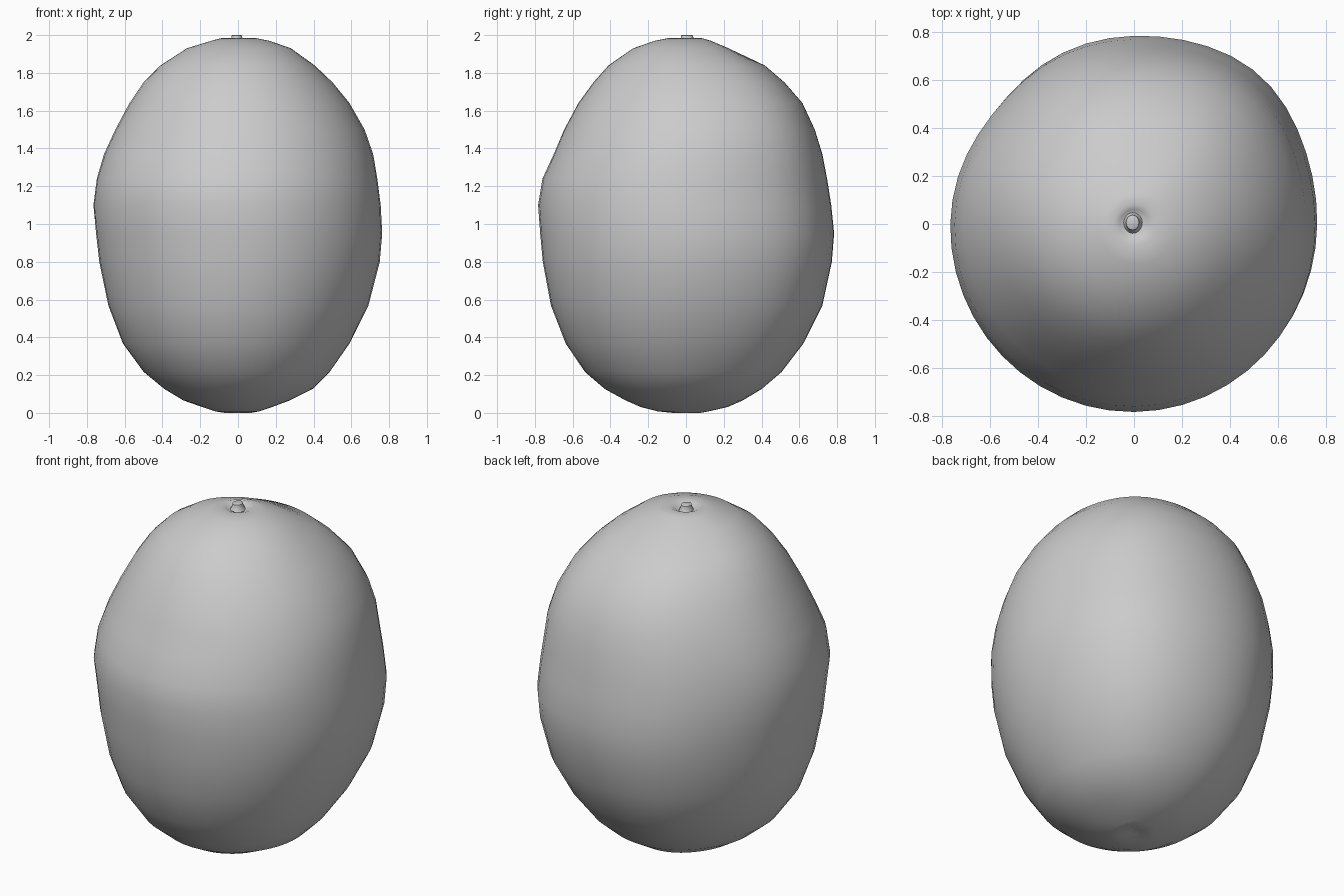
import bpy, bmesh
from math import sin, cos, pi, exp, radians

if "Cube" in bpy.data.objects:
    bpy.data.objects.remove(bpy.data.objects["Cube"])

SEG = 48

# Fruit profile: height, then radius toward +x, +y, -x, -y
PROFILE = [
    (0.018, .03, .03, .03, .03), (0.004, .07, .075, .07, .07),
    (0.012, .11, .12, .12, .15), (0.035, .18, .22, .19, .24),
    (0.07, .275, .30, .29, .32), (0.13, .395, .40, .39, .43),
    (0.22, .485, .505, .50, .535), (0.37, .59, .62, .61, .637),
    (0.57, .69, .72, .687, .715), (0.80, .75, .77, .735, .758),
    (0.95, .763, .782, .752, .772), (1.10, .755, .767, .766, .783),
    (1.24, .737, .745, .748, .76), (1.37, .715, .72, .71, .70),
    (1.50, .67, .68, .65, .645), (1.64, .59, .615, .575, .57),
    (1.75, .50, .52, .50, .49), (1.84, .405, .415, .41, .41),
    (1.93, .28, .225, .27, .28), (1.97, .165, .13, .14, .165),
    (1.985, .09, .08, .085, .09), (1.975, .06, .06, .06, .06),
    (1.962, .035, .035, .035, .035),
]


def bump(a, centre, width):
    d = (a - radians(centre) + pi) % (2 * pi) - pi
    return exp(-(d / radians(width)) ** 2)


def radius(a, e, n, w, s):
    # smooth blend of the four directions, plus one fuller and one flatter flank
    r = (e + n + w + s) / 4 + (e - w) / 2 * cos(a) + (n - s) / 2 * sin(a) \
        + (e - n + w - s) / 4 * cos(2 * a)
    return r * (1 + .045 * bump(a, 50, 24) - .025 * bump(a, 140, 22))


def loft(name, rings, close_start=True):
    """Skin a stack of rings, each a list of points, and cap the ends."""
    bm = bmesh.new()
    loops = [[bm.verts.new(p) for p in ring] for ring in rings]
    for lo, hi in zip(loops, loops[1:]):
        k = len(lo)
        for i in range(k):
            j = (i + 1) % k
            bm.faces.new((lo[i], lo[j], hi[j], hi[i]))
    bm.faces.new(loops[-1])
    if close_start:
        bm.faces.new(loops[0][::-1])
    bmesh.ops.recalc_face_normals(bm, faces=bm.faces)
    mesh = bpy.data.meshes.new(name)
    bm.to_mesh(mesh)
    bm.free()
    ob = bpy.data.objects.new(name, mesh)
    bpy.context.collection.objects.link(ob)
    return ob


def smooth(ob, angle):
    bpy.ops.object.select_all(action='DESELECT')
    ob.select_set(True)
    bpy.context.view_layer.objects.active = ob
    bpy.ops.object.shade_smooth_by_angle(angle=radians(angle))


# Fruit body with stem dimple and blossom-end navel
angles = [2 * pi * i / SEG for i in range(SEG)]
rings = []
for z, *dirs in PROFILE:
    ring = []
    for a in angles:
        r = radius(a, *dirs)
        ring.append((r * cos(a), r * sin(a), z))
    rings.append(ring)
smooth(loft("fruit_body", rings), 80)

# Short flared stem stub, slightly oval
stem = [(1.958, .044), (1.968, .036), (1.985, .029), (1.998, .027), (2.0, .024)]
rings = [[(-.006 + r * cos(2 * pi * i / 16), .006 + 1.15 * r * sin(2 * pi * i / 16), z)
          for i in range(16)] for z, r in stem]
smooth(loft("stem_stub", rings), 40)

# Rest the lowest point exactly on the ground
low = min(v.co.z for v in bpy.data.objects["fruit_body"].data.vertices)
for v in bpy.data.objects["fruit_body"].data.vertices:
    v.co.z -= low * max(0, 1 - v.co.z)
